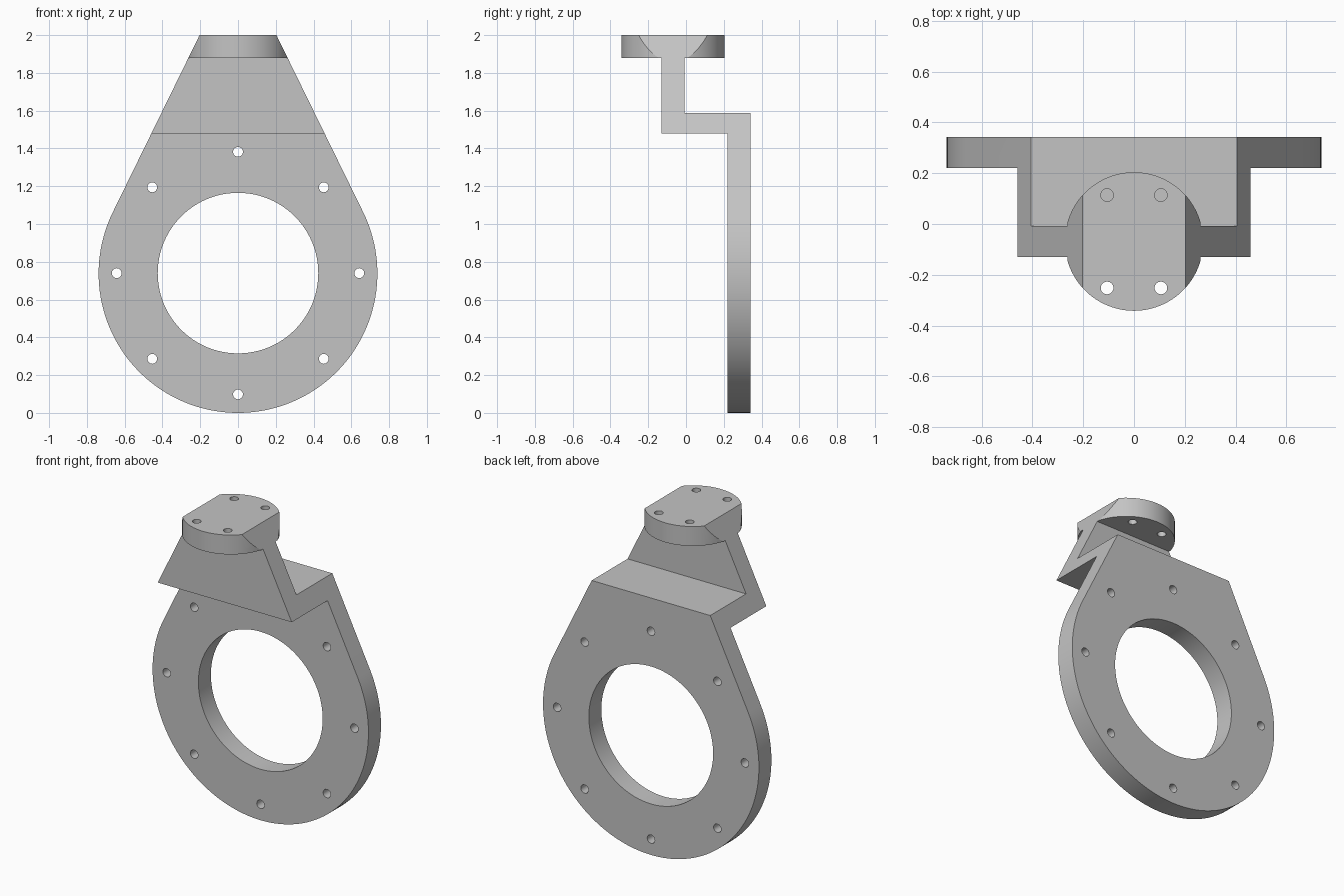
import bpy
import bmesh
import math
from mathutils import Vector

if "Cube" in bpy.data.objects:
    bpy.data.objects.remove(bpy.data.objects["Cube"], do_unlink=True)

grey = bpy.data.materials.new("plain grey")
grey.use_nodes = True
colour = (0.55, 0.55, 0.55, 1)
grey.diffuse_color = colour
grey.node_tree.nodes["Principled BSDF"].inputs["Base Color"].default_value = colour


def prism(name, points, sweep):
    """Extrude a flat outline of 3D points along the sweep vector."""
    bm = bmesh.new()
    face = bm.faces.new([bm.verts.new(p) for p in points])
    moved = bmesh.ops.extrude_face_region(bm, geom=[face])["geom"]
    verts = [v for v in moved if isinstance(v, bmesh.types.BMVert)]
    bmesh.ops.translate(bm, verts=verts, vec=Vector(sweep))
    bmesh.ops.recalc_face_normals(bm, faces=bm.faces)
    mesh = bpy.data.meshes.new(name)
    bm.to_mesh(mesh)
    bm.free()
    mesh.materials.append(grey)
    obj = bpy.data.objects.new(name, mesh)
    bpy.context.collection.objects.link(obj)
    return obj


def circle(cx, cy, radius, count):
    turn = 2 * math.pi / count
    return [(cx + radius * math.cos(i * turn), cy + radius * math.sin(i * turn))
            for i in range(count)]


def drill_y(name, x, z, radius, count):
    return prism(name, [(a, -1, b) for a, b in circle(x, z, radius, count)], (0, 2, 0))


def combine(obj, tool, operation):
    """Apply a boolean and remove its tool."""
    mod = obj.modifiers.new(operation, 'BOOLEAN')
    mod.operation = operation
    mod.solver = 'EXACT'
    mod.object = tool
    tool.hide_render = True
    bpy.context.view_layer.objects.active = obj
    bpy.ops.object.modifier_apply(modifier=mod.name)
    bpy.data.objects.remove(tool, do_unlink=True)


# Stepped side profile: ring plate, shelf and stem
front, stem_back, plate_front, back = -0.13, -0.008, 0.22, 0.342
shelf_low, shelf_top, stem_top = 1.48, 1.588, 1.9
profile = [(plate_front, -0.1), (back, -0.1), (back, shelf_top), (stem_back, shelf_top),
           (stem_back, stem_top), (front, stem_top), (front, shelf_low),
           (plate_front, shelf_low)]
bracket = prism("mounting_bracket", [(-1, y, z) for y, z in profile], (2, 0, 0))

# Round flange on top of the stem
flange_y = -0.069
flange = prism("flange", [(x, y, 1.88) for x, y in circle(0, flange_y, 0.273, 96)],
               (0, 0, 0.12))
combine(bracket, flange, 'UNION')

# Teardrop front outline: round below, straight tangents tapering upwards
ring_z, ring_r = 0.738, 0.738
lean = math.radians(26.1)
steps = 90
arc = []
for i in range(steps + 1):
    a = lean - i * (math.pi + 2 * lean) / steps
    arc.append((ring_r * math.cos(a), ring_z + ring_r * math.sin(a)))
tip_z = 2.1
tip_x = (ring_r - (tip_z - ring_z) * math.sin(lean)) / math.cos(lean)
outline = [(tip_x, tip_z)] + arc + [(-tip_x, tip_z)]
combine(bracket, prism("outline", [(x, -1, z) for x, z in outline], (0, 2, 0)), 'INTERSECT')

# Large bore and eight bolt holes around it
combine(bracket, drill_y("bore", 0, ring_z + 0.002, 0.425, 96), 'DIFFERENCE')
for x, z in circle(0, ring_z + 0.002, 0.642, 8):
    combine(bracket, drill_y("bolt_hole", x, z, 0.026, 24), 'DIFFERENCE')

# Four flange holes
for sx in (-1, 1):
    for sy in (-1, 1):
        ring = circle(sx * 0.106, flange_y + sy * 0.183, 0.025, 24)
        hole = prism("flange_hole", [(x, y, 1.8) for x, y in ring], (0, 0, 0.4))
        combine(bracket, hole, 'DIFFERENCE')

# Smooth curved walls, crisp edges
bpy.ops.object.select_all(action='DESELECT')
bracket.select_set(True)
bpy.context.view_layer.objects.active = bracket
bpy.ops.object.shade_smooth_by_angle(angle=math.radians(25))
